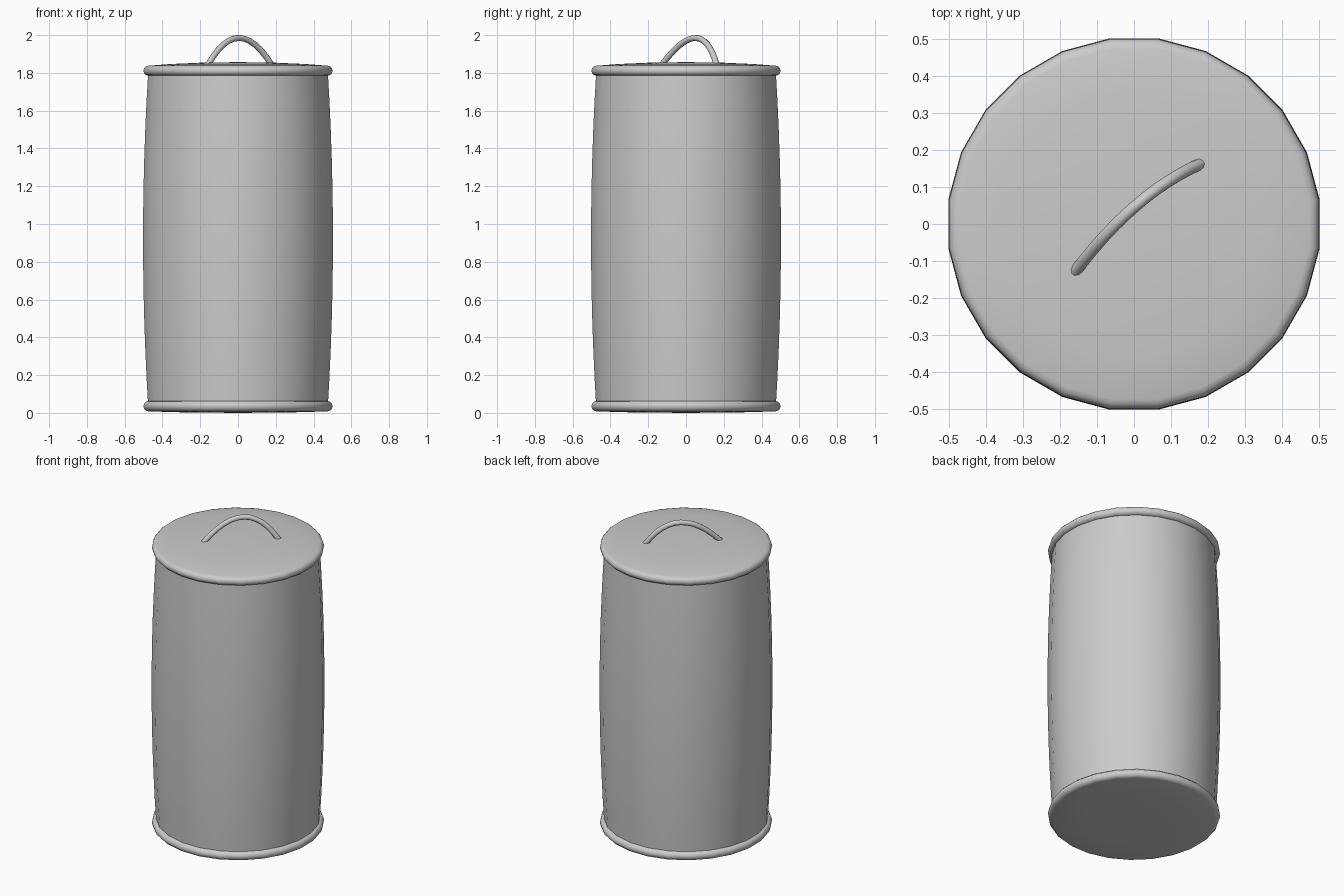
import bpy, bmesh, math
from mathutils import Vector

cube = bpy.data.objects.get("Cube")
if cube:
    bpy.data.objects.remove(cube, do_unlink=True)

SIDES = 24

metal = bpy.data.materials.new("grey metal")
metal.use_nodes = True
GREY = (0.6, 0.6, 0.6, 1)
metal.diffuse_color = GREY
metal.node_tree.nodes["Principled BSDF"].inputs["Base Color"].default_value = GREY


def finish(name, bm, angle):
    bmesh.ops.recalc_face_normals(bm, faces=bm.faces)
    mesh = bpy.data.meshes.new(name)
    bm.to_mesh(mesh)
    bm.free()
    mesh.materials.append(metal)
    obj = bpy.data.objects.new(name, mesh)
    bpy.context.collection.objects.link(obj)
    bpy.ops.object.select_all(action="DESELECT")
    obj.select_set(True)
    bpy.context.view_layer.objects.active = obj
    bpy.ops.object.shade_smooth_by_angle(angle=math.radians(angle))
    return obj


def skin(bm, rings):
    for a, b in zip(rings, rings[1:]):
        n = len(a)
        for i in range(n):
            j = (i + 1) % n
            bm.faces.new((a[i], a[j], b[j], b[i]))


def turned(name, profile, angle=60):
    """Revolve a (radius, height) profile; radius zero closes to a point."""
    bm = bmesh.new()
    rings = []
    for r, z in profile:
        ring = []
        for i in range(SIDES):
            t = (i + 0.5) * math.tau / SIDES
            ring.append(bm.verts.new((r * math.cos(t), r * math.sin(t), z)))
        rings.append(ring)
    skin(bm, rings)
    bmesh.ops.remove_doubles(bm, verts=bm.verts, dist=0.0001)
    return finish(name, bm, angle)


def rim(radius, low, high):
    """Half-round edge, from its underside up to its top."""
    half = (high - low) / 2
    angles = [math.pi * (k / 6 - 0.5) for k in range(7)]
    return [(radius - half + half * math.cos(a), low + half + half * math.sin(a))
            for a in angles]


# Gently bulging body
body = []
for k in range(13):
    u = k / 6 - 1
    body.append((0.507 - 0.027 * u * u, 0.92 + 0.88 * u))
turned("body", body)

# Base with a rounded rim and a slightly domed underside
turned("base", [(0, 0), (0.3, 0.003)] + rim(0.505, 0.008, 0.063) + [(0.47, 0.063)])

# Lid with a rounded rim and a shallow dome
turned("lid", [(0, 1.785), (0.46, 1.785)] + rim(0.505, 1.785, 1.838)
       + [(0.36, 1.847), (0.2, 1.854), (0, 1.857)])

# Bowed handle swept along an arc
start = Vector((-0.16, -0.13, 1.84))
bend = Vector((0.0, 0.083, 2.13))
end = Vector((0.18, 0.163, 1.84))
bm = bmesh.new()
rings = []
for k in range(13):
    t = k / 12
    centre = start * (1 - t) ** 2 + bend * 2 * t * (1 - t) + end * t * t
    tangent = ((bend - start) * (1 - t) + (end - bend) * t).normalized()
    side = tangent.cross((end - start).cross(bend - start)).normalized()
    up = side.cross(tangent)
    rings.append([bm.verts.new(centre + 0.016 * (side * math.cos(a) + up * math.sin(a)))
                  for a in (i * math.tau / 10 for i in range(10))])
skin(bm, rings)
for ring in (rings[0], rings[-1]):
    bm.faces.new(ring)
finish("lid_handle", bm, 60)
